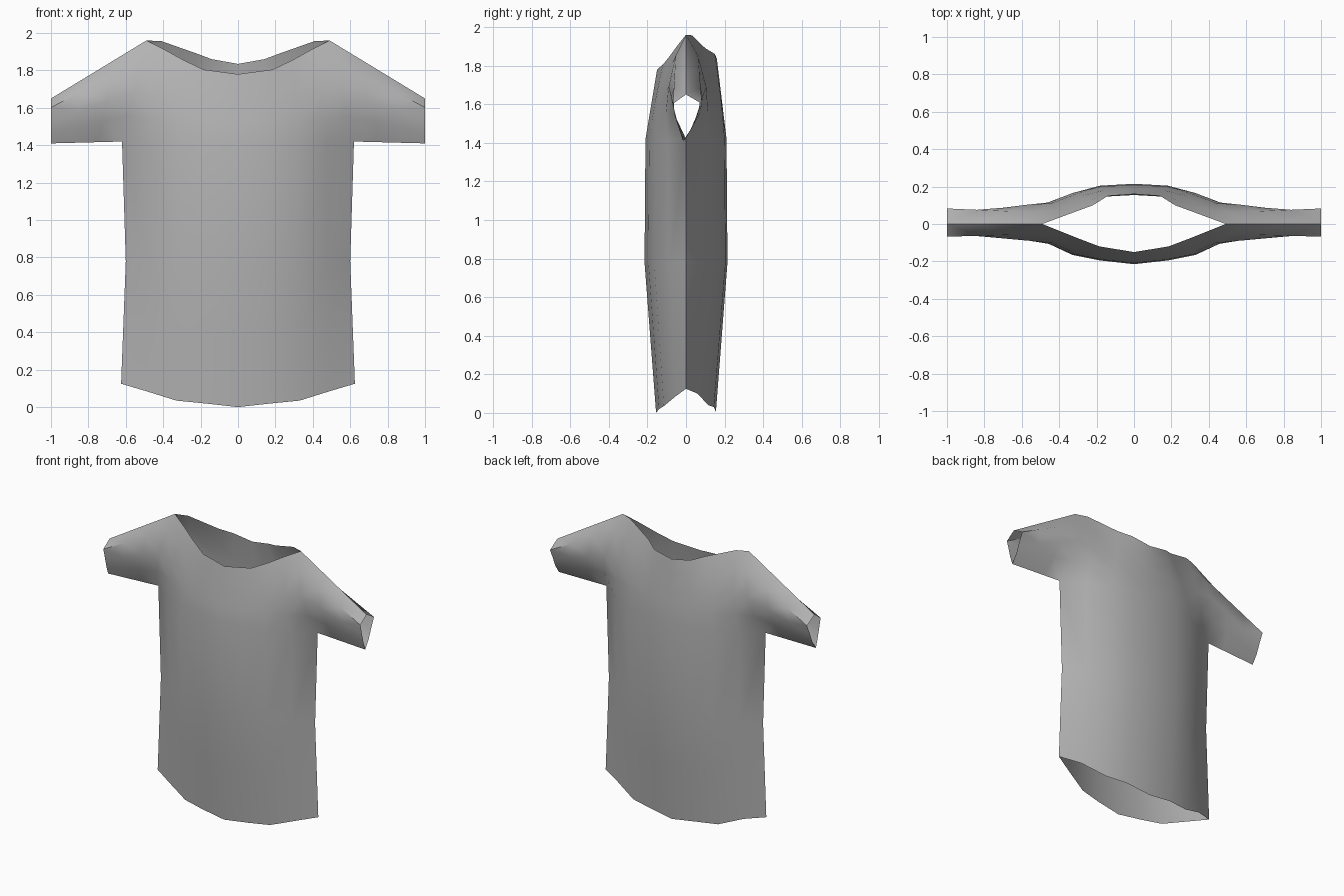
import bpy, bmesh, math
from mathutils import Vector

cube = bpy.data.objects.get("Cube")
if cube:
    bpy.data.objects.remove(cube, do_unlink=True)

# Cloth colour
cloth = bpy.data.materials.new("grey cloth")
cloth.use_nodes = True
GREY = (0.45, 0.45, 0.45, 1)
cloth.diffuse_color = GREY
cloth.node_tree.nodes["Principled BSDF"].inputs["Base Color"].default_value = GREY

STEPS = (0, 0.25, 0.5, 0.8, 1)      # heights from underarm to shoulder


def line(xs, ys, zs):
    return [Vector(p) for p in zip(xs, ys, zs)]


def level(xs, ys, z):
    return line(xs, ys, [z] * len(xs))


def skin(bm, rows):
    """Join rows of points into a sheet of quads."""
    grid = [[bm.verts.new(p) for p in row] for row in rows]
    for low, high in zip(grid, grid[1:]):
        for i in range(len(low) - 1):
            bm.faces.new((low[i], low[i + 1], high[i + 1], high[i]))


def panel(bm, hem, waist, chest, neck, bulge, cuff_y):
    """Half of a front or back panel with its half sleeve."""
    thigh = [h.lerp(w, 0.5) for h, w in zip(hem, waist)]
    rows = [hem, thigh, waist]
    armhole = []
    for t in STEPS:
        row = []
        for c, n, b in zip(chest, neck, bulge):
            p = c.lerp(n, t)
            p.y += b * math.sin(math.pi * t)
            row.append(p)
        rows.append(row)
        armhole.append(row[-1])
    skin(bm, rows)
    # sleeve
    cuff = [Vector((1, y, 1.41 + 0.24 * t)) for y, t in zip(cuff_y, STEPS)]
    skin(bm, [[a.lerp(c, s) for a, c in zip(armhole, cuff)]
              for s in (0, 0.33, 0.67, 1)])


bm = bmesh.new()
chest_x = (0, 0.18, 0.33, 0.48, 0.62)
waist_x = (0, 0.18, 0.33, 0.48, 0.6)
hem_x = (0, 0.18, 0.33, 0.49, 0.625)

# Front panel
panel(bm,
      line(hem_x, (-0.155, -0.14, -0.115, -0.055, 0), (0, 0.02, 0.035, 0.085, 0.125)),
      level(waist_x, (-0.215, -0.195, -0.165, -0.085, 0), 0.78),
      level(chest_x, (-0.21, -0.19, -0.16, -0.095, 0), 1.42),
      line((0, 0.185, 0.29, 0.39, 0.49), (-0.15, -0.12, -0.08, -0.04, 0),
           (1.78, 1.805, 1.855, 1.91, 1.96)),
      (0, -0.005, -0.015, -0.035, -0.09),
      (-0.015, -0.035, -0.05, -0.068, 0))

# Back panel
panel(bm,
      line(hem_x, (0.155, 0.145, 0.115, 0.06, 0), (0.005, 0.03, 0.04, 0.1, 0.125)),
      level(waist_x, (0.215, 0.205, 0.165, 0.09, 0), 0.78),
      level(chest_x, (0.21, 0.2, 0.165, 0.1, 0), 1.42),
      line((0, 0.14, 0.22, 0.41, 0.49), (0.16, 0.15, 0.1, 0.03, 0),
           (1.835, 1.86, 1.89, 1.957, 1.96)),
      (0, 0.005, 0.02, 0.045, 0.105),
      (-0.015, 0.025, 0.05, 0.083, 0))

# Sew the seams and face the cloth outward
bmesh.ops.remove_doubles(bm, verts=bm.verts[:], dist=0.001)
bmesh.ops.recalc_face_normals(bm, faces=bm.faces[:])
front = min(bm.faces, key=lambda f: f.calc_center_median().y)
if front.normal.y > 0:
    bmesh.ops.reverse_faces(bm, faces=bm.faces[:])

mesh = bpy.data.meshes.new("shirt")
bm.to_mesh(mesh)
bm.free()
mesh.materials.append(cloth)
shirt = bpy.data.objects.new("shirt", mesh)
bpy.context.collection.objects.link(shirt)

bpy.ops.object.select_all(action="DESELECT")
shirt.select_set(True)
bpy.context.view_layer.objects.active = shirt
bpy.ops.object.shade_smooth_by_angle(angle=math.radians(45))

# Other half
mirror = shirt.modifiers.new("mirror", "MIRROR")
mirror.use_clip = True
mirror.merge_threshold = 0.001
